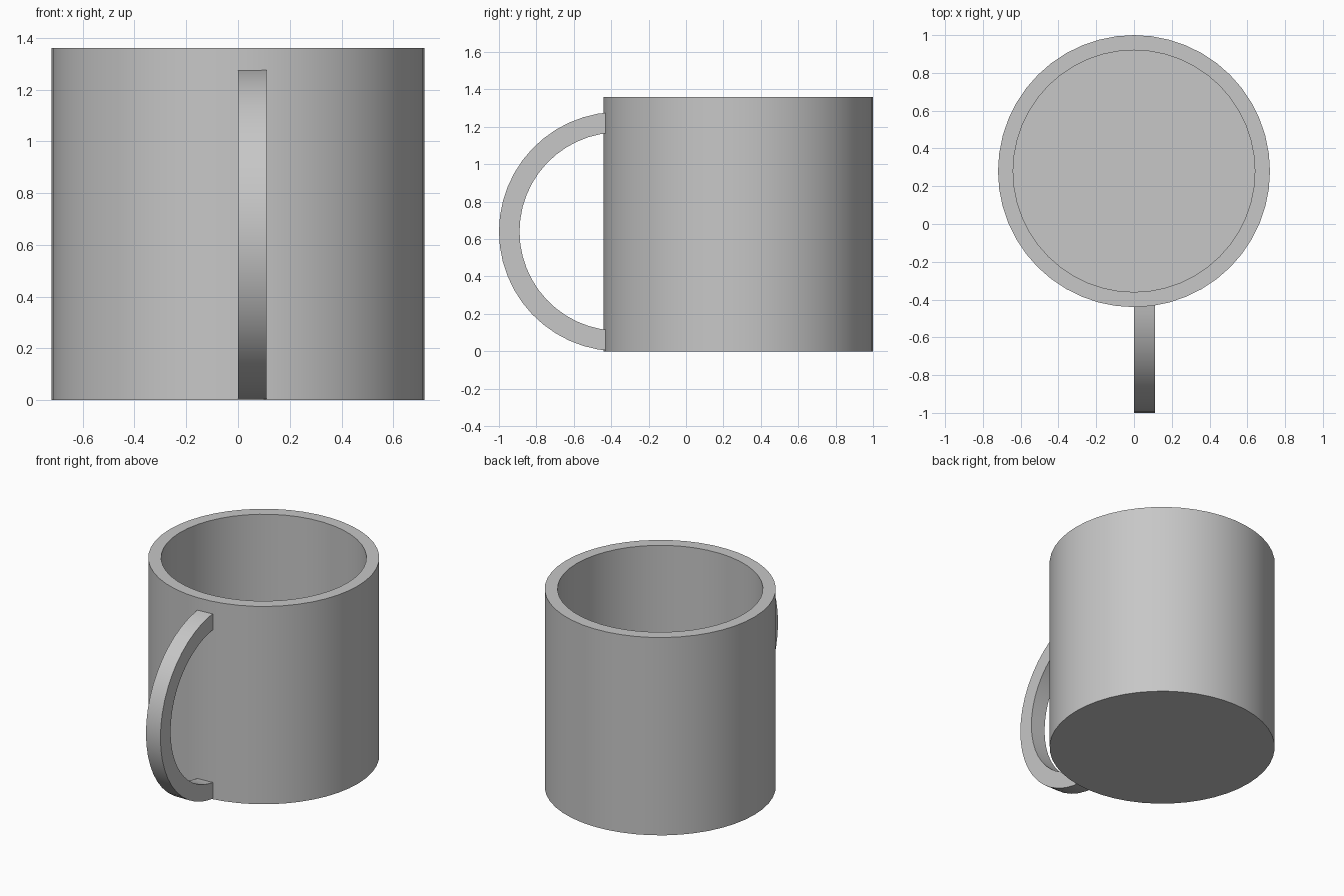
import bpy
import bmesh
from math import asin, cos, sin, pi

cube = bpy.data.objects.get("Cube")
if cube:
    bpy.data.objects.remove(cube, do_unlink=True)

CENTRE_Y = 0.28
OUTER, INNER = 0.72, 0.64
HEIGHT, FLOOR = 1.36, 0.08

grey = bpy.data.materials.new("plain grey")
grey.use_nodes = True
colour = (0.57, 0.57, 0.57, 1)
grey.diffuse_color = colour
grey.node_tree.nodes["Principled BSDF"].inputs["Base Color"].default_value = colour


def finish(bm, name):
    """Turn the bmesh into a named, smooth-shaded grey object."""
    bmesh.ops.recalc_face_normals(bm, faces=bm.faces)
    mesh = bpy.data.meshes.new(name)
    bm.to_mesh(mesh)
    bm.free()
    mesh.materials.append(grey)
    obj = bpy.data.objects.new(name, mesh)
    bpy.context.collection.objects.link(obj)
    bpy.ops.object.select_all(action='DESELECT')
    obj.select_set(True)
    bpy.context.view_layer.objects.active = obj
    bpy.ops.object.shade_smooth_by_angle(angle=pi / 6)
    return obj


def bridge(bm, a, b, closed=True):
    """Join two rows of vertices with quads."""
    n = len(a)
    for i in range(n if closed else n - 1):
        j = (i + 1) % n
        bm.faces.new((a[i], a[j], b[j], b[i]))


# Cup: outer wall, flat rim, inner wall, with a floor and a base
bm = bmesh.new()
SIDES = 48
profile = [(OUTER, 0), (OUTER, HEIGHT), (INNER, HEIGHT), (INNER, FLOOR)]
rings = [[bm.verts.new((r * cos(2 * pi * i / SIDES),
                        CENTRE_Y + r * sin(2 * pi * i / SIDES), z))
          for i in range(SIDES)] for r, z in profile]
for low, high in zip(rings, rings[1:]):
    bridge(bm, low, high)
bm.faces.new(rings[0])
bm.faces.new(rings[-1])
finish(bm, "cup")

# Handle: flat half ring whose ends are buried in the cup wall
bm = bmesh.new()
STEPS = 24
HANDLE_R, THICK = 0.64, 0.11
HANDLE_Y, HANDLE_Z = CENTRE_Y - INNER, 0.64


def arc(radius, x):
    trim = asin(0.03 / radius)
    angles = [pi / 2 + trim + (pi - 2 * trim) * i / STEPS for i in range(STEPS + 1)]
    return [bm.verts.new((x, HANDLE_Y + radius * cos(a), HANDLE_Z + radius * sin(a)))
            for a in angles]


edges = [arc(HANDLE_R, 0), arc(HANDLE_R, THICK),
         arc(HANDLE_R - THICK, THICK), arc(HANDLE_R - THICK, 0)]
for k in range(4):
    bridge(bm, edges[k], edges[(k + 1) % 4], closed=False)
for end in (0, -1):
    bm.faces.new([row[end] for row in edges])
finish(bm, "handle")
